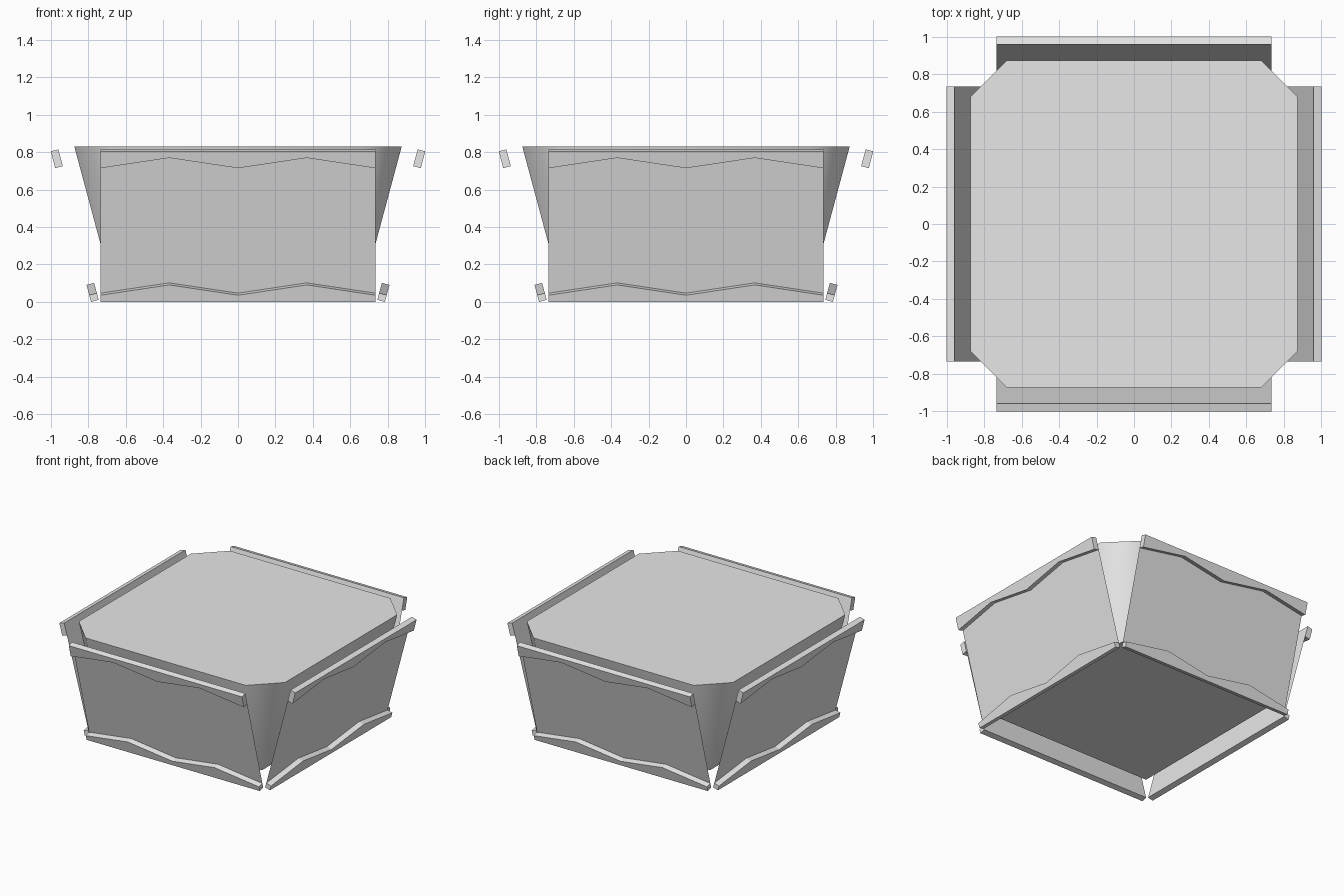
import bpy, bmesh, math
from mathutils import Matrix, Vector

cube = bpy.data.objects.get("Cube")
if cube:
    bpy.data.objects.remove(cube, do_unlink=True)

# Material
grey = bpy.data.materials.new("plain_grey")
grey.use_nodes = True
grey.diffuse_color = (0.8, 0.8, 0.8, 1)
grey.node_tree.nodes["Principled BSDF"].inputs["Base Color"].default_value = (0.8, 0.8, 0.8, 1)

HALF = 0.735       # half width of a side panel
THICK = 0.042      # trim thickness
HEIGHT = 0.833     # panel height along its slope
TILT = math.radians(15)
UP = Vector((0, -math.sin(TILT), math.cos(TILT)))
OUT = Vector((0, -math.cos(TILT), -math.sin(TILT)))
BASE = Vector((0, -0.745, 0.011))


def make_object(name, bm):
    bmesh.ops.recalc_face_normals(bm, faces=bm.faces)
    mesh = bpy.data.meshes.new(name)
    bm.to_mesh(mesh)
    bm.free()
    mesh.materials.append(grey)
    obj = bpy.data.objects.new(name, mesh)
    bpy.context.collection.objects.link(obj)
    return obj


def sloped_plate(name, outline, thick, turn):
    """Outline of (across, up-slope) points on the panel plane, extruded outward."""
    bm = bmesh.new()
    face = bm.faces.new([bm.verts.new(BASE + Vector((x, 0, 0)) + UP * u) for x, u in outline])
    if thick:
        side = bmesh.ops.extrude_face_region(bm, geom=[face], use_keep_orig=True)
        moved = [g for g in side["geom"] if isinstance(g, bmesh.types.BMVert)]
        bmesh.ops.translate(bm, verts=moved, vec=OUT * thick)
    bm.transform(Matrix.Rotation(turn, 4, 'Z'))
    return make_object(name, bm)


def zigzag(valley, peak):
    return [(HALF * (i - 2) / 2, peak if i % 2 else valley) for i in range(5)]


# Tub: square floor, four flared walls, triangular corners, closed lid
FLOOR, RIM, FLOOR_Z, RIM_Z = 0.68, 0.875, 0.105, 0.83
bm = bmesh.new()
low, rim = [], []
for i in range(4):
    rot = Matrix.Rotation(i * math.pi / 2, 3, 'Z')
    low.append(bm.verts.new(rot @ Vector((FLOOR, -FLOOR, FLOOR_Z))))
    rim.append([bm.verts.new(rot @ Vector(p)) for p in
                ((FLOOR, -RIM, RIM_Z), (RIM, -FLOOR, RIM_Z))])
for i in range(4):
    j = (i + 1) % 4
    bm.faces.new((low[i], rim[i][1], rim[i][0]))
    bm.faces.new((low[i], low[j], rim[j][0], rim[i][1]))
bm.faces.new(low)
bm.faces.new([v for pair in rim for v in pair])
tub = make_object("tub", bm)
bpy.ops.object.select_all(action='DESELECT')
tub.select_set(True)
bpy.context.view_layer.objects.active = tub
bpy.ops.object.shade_smooth_by_angle(angle=math.radians(50))

# Side panels, each a thin sheet with a zigzag trim at top and bottom
for i, side in enumerate(("front", "left", "back", "right")):
    turn = i * math.pi / 2
    sloped_plate(side + "_panel", [(-HALF, 0), (HALF, 0), (HALF, HEIGHT), (-HALF, HEIGHT)], 0, turn)
    sloped_plate(side + "_top_trim",
                 zigzag(0.74, 0.797) + [(HALF, HEIGHT), (-HALF, HEIGHT)], THICK, turn)
    sloped_plate(side + "_bottom_trim",
                 zigzag(0.037, 0.094) + [(HALF, 0), (-HALF, 0)], THICK, turn)
